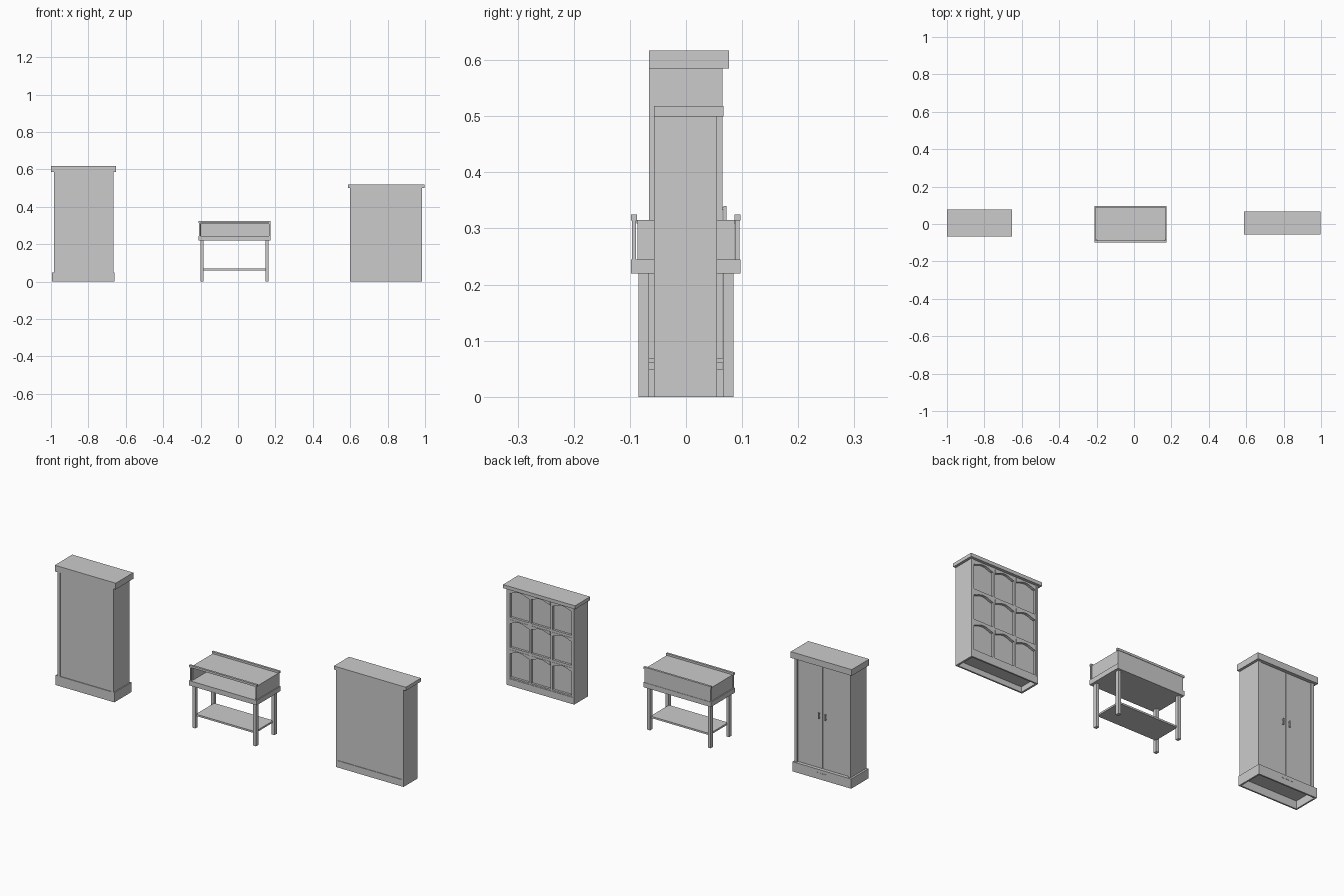
import bpy, bmesh, math

grey = bpy.data.materials.new("plain grey")
grey.diffuse_color = (0.6, 0.6, 0.6, 1)


def make(name, bm):
    bmesh.ops.recalc_face_normals(bm, faces=bm.faces)
    me = bpy.data.meshes.new(name)
    bm.to_mesh(me)
    bm.free()
    me.materials.append(grey)
    ob = bpy.data.objects.new(name, me)
    bpy.context.collection.objects.link(ob)
    return ob


def box(name, x0, x1, y0, y1, z0, z1):
    bm = bmesh.new()
    bmesh.ops.create_cube(bm, size=1)
    for v in bm.verts:
        v.co = ((x0 + x1) / 2 + v.co.x * (x1 - x0),
                (y0 + y1) / 2 + v.co.y * (y1 - y0),
                (z0 + z1) / 2 + v.co.z * (z1 - z0))
    return make(name, bm)


def prism(name, pts, y0, y1):
    # x-z outline extruded along y
    bm = bmesh.new()
    face = bm.faces.new([bm.verts.new((x, y0, z)) for x, z in pts])
    ext = bmesh.ops.extrude_face_region(bm, geom=[face])
    for v in ext["geom"]:
        if isinstance(v, bmesh.types.BMVert):
            v.co.y = y1
    return make(name, bm)


def skirt(name, x0, x1, y0, y1, z1, t):
    # open-bottomed plinth made of four boards
    box(name + "_back", x0, x1, y0, y0 + t, 0, z1)
    box(name + "_front", x0, x1, y1 - t, y1, 0, z1)
    box(name + "_left", x0, x0 + t, y0 + t, y1 - t, 0, z1)
    box(name + "_right", x1 - t, x1, y0 + t, y1 - t, 0, z1)


# --- Wardrobe: plinth, carcass, cornice ---
skirt("wardrobe_plinth", -0.995, -0.66, -0.066, 0.074, 0.05, 0.008)
box("wardrobe_floor", -0.987, -0.668, -0.06, 0.066, 0.04, 0.05)
box("wardrobe_left_side", -0.985, -0.97, -0.066, 0.065, 0.05, 0.585)
box("wardrobe_right_side", -0.68, -0.665, -0.066, 0.065, 0.05, 0.585)
box("wardrobe_back", -0.97, -0.68, -0.062, -0.056, 0.05, 0.585)
box("wardrobe_cornice", -1.0, -0.652, -0.066, 0.077, 0.585, 0.617)

# Pair of doors with upright handles
mid = -0.825
for side, s in (("left", -1), ("right", 1)):
    a, b = sorted((mid + s * 0.0015, mid + s * 0.143))
    box("wardrobe_%s_door" % side, a, b, 0.052, 0.062, 0.053, 0.583)
    h = mid + s * 0.018
    box("wardrobe_%s_handle" % side, h - 0.003, h + 0.003, 0.067, 0.072, 0.308, 0.34)
    for z in (0.311, 0.333):
        box("wardrobe_%s_handle_stem" % side, h - 0.002, h + 0.002, 0.062, 0.068, z, z + 0.004)
# Small plates on the plinth
for dx in (-0.022, 0.0, 0.022):
    box("plinth_plate", mid + dx - 0.008, mid + dx + 0.008, 0.074, 0.0755, 0.03, 0.034)

# --- Low cabinet: carcass with open-bottomed base ---
box("cabinet_left_side", 0.6, 0.61, -0.057, 0.055, 0, 0.5)
box("cabinet_right_side", 0.975, 0.985, -0.057, 0.055, 0, 0.5)
box("cabinet_back_rail", 0.61, 0.975, -0.057, -0.049, 0, 0.035)
box("cabinet_front_rail", 0.61, 0.975, 0.047, 0.055, 0, 0.035)
box("cabinet_floor", 0.61, 0.975, -0.05, 0.047, 0.027, 0.035)
box("cabinet_back", 0.61, 0.975, -0.054, -0.048, 0.035, 0.5)
box("cabinet_top", 0.587, 0.998, -0.057, 0.067, 0.5, 0.518)
box("cabinet_front_panel", 0.61, 0.975, 0.036, 0.041, 0.035, 0.5)

# Front lattice: three columns by three rows of arched panels
col_w, row_h = 0.365 / 3, 0.465 / 3
for c in range(4):
    x = 0.61 + c * col_w
    box("cabinet_stile", max(0.61, x - 0.006), min(0.975, x + 0.006), 0.041, 0.053, 0.035, 0.5)
for r in range(4):
    z = 0.035 + r * row_h
    box("cabinet_rail", 0.61, 0.975, 0.041, 0.0525, max(0.035, z - 0.005), min(0.5, z + 0.007))
for r in range(3):
    for c in range(3):
        x0, x1 = 0.616 + c * col_w, 0.604 + (c + 1) * col_w
        zt = 0.035 + (r + 1) * row_h - 0.005
        arch = [(x0, zt), (x1, zt)]
        for i in range(11):
            t = i / 10
            arch.append((x1 + (x0 - x1) * t, zt - 0.019 + 0.015 * math.sin(math.pi * t) ** 1.5))
        prism("cabinet_arch", arch, 0.041, 0.054)

# --- Display table: legs, lower shelf, deck ---
for x in (-0.2, 0.146):
    for y in (-0.085, 0.066):
        box("table_leg", x, x + 0.016, y, y + 0.019, 0, 0.22)
box("table_shelf", -0.188, 0.15, -0.075, 0.075, 0.06, 0.069)
box("table_deck", -0.21, 0.175, -0.098, 0.097, 0.22, 0.245)

# Upper case: ends, lid, closed front and open rear frame
box("case_left_end", -0.205, -0.198, -0.086, 0.086, 0.245, 0.315)
box("case_right_end", 0.165, 0.171, -0.086, 0.086, 0.245, 0.315)
box("case_lid", -0.198, 0.165, -0.088, 0.087, 0.309, 0.315)
box("case_front", -0.205, 0.171, 0.087, 0.095, 0.245, 0.315)
for x in (-0.208, 0.166):
    box("case_rear_post", x, x + 0.007, -0.096, -0.089, 0.245, 0.315)
for y in (-0.098, 0.086):
    box("case_top_rail", -0.21, 0.175, y, y + 0.011, 0.314, 0.325)
